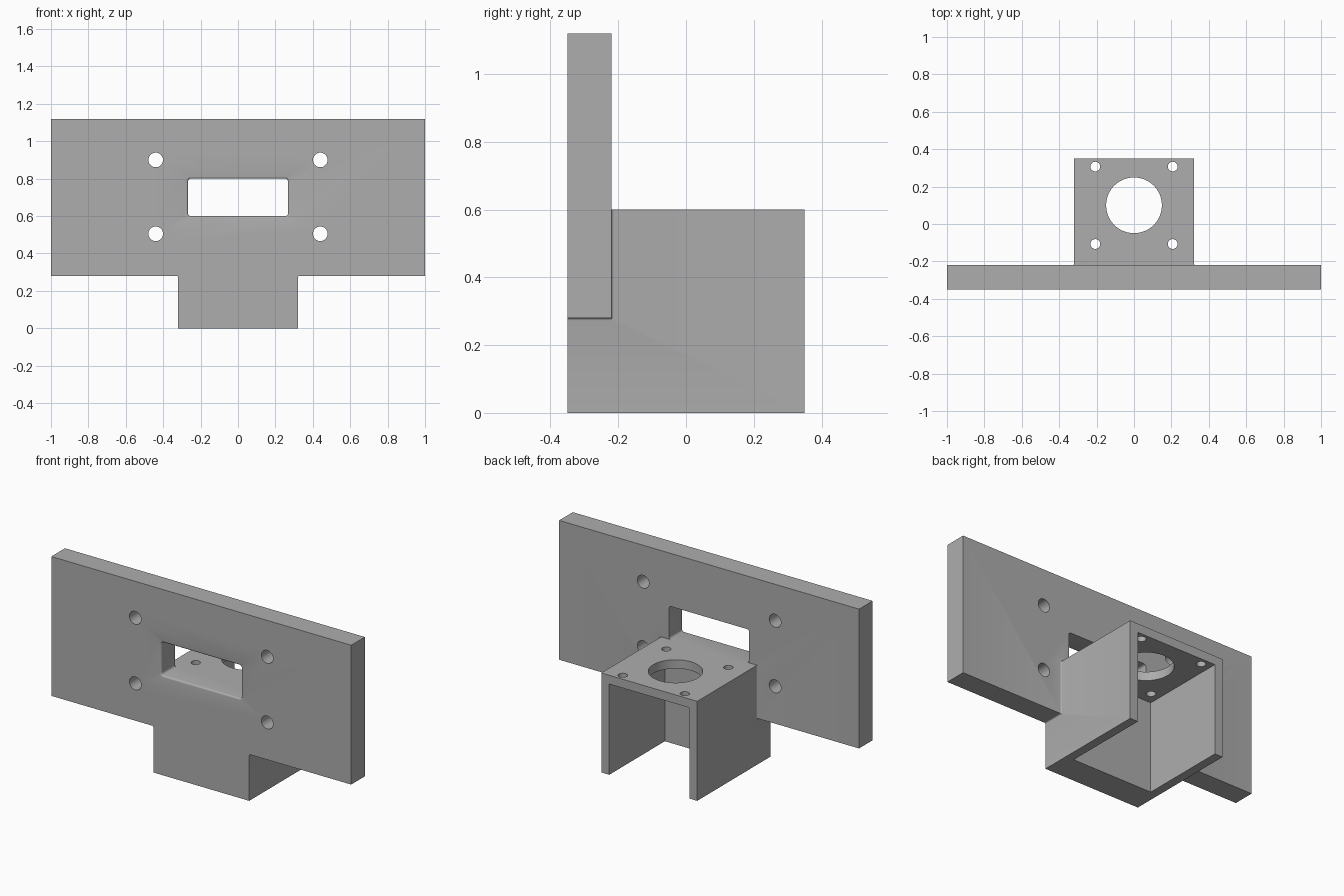
import bpy, bmesh, math

if "Cube" in bpy.data.objects:
    bpy.data.objects.remove(bpy.data.objects["Cube"], do_unlink=True)

# One flat grey for the whole bracket
GREY = (0.42, 0.42, 0.42, 1)
grey = bpy.data.materials.new("plain grey")
grey.use_nodes = True
grey.diffuse_color = GREY
grey.node_tree.nodes["Principled BSDF"].inputs["Base Color"].default_value = GREY

FRONT, BACK, PLATE_BACK = -0.35, 0.35, -0.22
HALF, SHELF, STEP, TOP = 0.32, 0.6, 0.28, 1.12
FILLET = 0.0075


def loft(name, rings):
    """Closed solid skinned through rings of equal length."""
    bm = bmesh.new()
    loops = [[bm.verts.new(p) for p in ring] for ring in rings]
    n = len(loops[0])
    for a, b in zip(loops, loops[1:]):
        for i in range(n):
            j = (i + 1) % n
            bm.faces.new((a[i], a[j], b[j], b[i]))
    bm.faces.new(loops[0])
    bm.faces.new(loops[-1])
    bmesh.ops.recalc_face_normals(bm, faces=bm.faces)
    mesh = bpy.data.meshes.new(name)
    bm.to_mesh(mesh)
    bm.free()
    mesh.materials.append(grey)
    obj = bpy.data.objects.new(name, mesh)
    bpy.context.scene.collection.objects.link(obj)
    return obj


def along_y(name, outline, y0, y1):
    return loft(name, [[(x, y, z) for x, z in outline] for y in (y0, y1)])


def along_z(name, outline, z0, z1):
    return loft(name, [[(x, y, z) for x, y in outline] for z in (z0, z1)])


def rect(x, v0, v1):
    return [(-x, v0), (x, v0), (x, v1), (-x, v1)]


def circle(cx, cy, r, n):
    return [(cx + r * math.cos(math.tau * i / n), cy + r * math.sin(math.tau * i / n))
            for i in range(n)]


def concave(corner_x, corner_v, side):
    """Fillet points from the upright edge out to the wing edge."""
    cx, cv = corner_x + FILLET, corner_v + side * FILLET
    angles = [math.pi / 2 * i / 4 for i in range(5)]
    return [(cx - FILLET * math.cos(a), cv - side * FILLET * math.sin(a)) for a in angles]


def mirrored(half):
    return half + [(-x, v) for x, v in reversed(half)]


def rounded_window(grow):
    hw, z0, z1, r = 0.267 + grow, SHELF - grow, 0.8 + grow, 0.014 + grow
    points = []
    for k, (cx, cz) in enumerate([(hw - r, z1 - r), (r - hw, z1 - r),
                                  (r - hw, z0 + r), (hw - r, z0 + r)]):
        for i in range(6):
            a = math.pi / 2 * (k + i / 5)
            points.append((cx + r * math.cos(a), cz + r * math.sin(a)))
    return points


def combine(target, other, operation):
    mod = target.modifiers.new(operation, 'BOOLEAN')
    mod.operation, mod.solver, mod.object = operation, 'EXACT', other
    bpy.context.view_layer.objects.active = target
    bpy.ops.object.modifier_apply(modifier=mod.name)
    bpy.data.objects.remove(other, do_unlink=True)


# Mounting plate with a narrower tongue below
tee = mirrored([(HALF, 0)] + concave(HALF, STEP, -1) + [(1, STEP), (1, TOP)])
bracket = along_y("mounting_bracket", tee, FRONT, PLATE_BACK)

# Window with a softened front rim
rim = 0.01
rings = [(-0.1, 0)]
for i in range(5):
    a = math.pi / 2 * i / 4
    rings.append((FRONT + rim * (1 - math.sin(a)), rim * (1 - math.cos(a))))
rings.append((FRONT - 0.1, rim))
window = loft("window_cutter",
              [[(x, y, z) for x, z in rounded_window(g)] for y, g in rings])
combine(bracket, window, 'DIFFERENCE')

# Plate screw holes
for x in (-0.44, 0.44):
    for z in (0.505, 0.9):
        combine(bracket, along_y("plate_hole_cutter", circle(x, z, 0.039, 32), -0.5, 0), 'DIFFERENCE')

# Housing behind the plate, with small fillets where its sides meet it
combine(bracket, along_z("housing", rect(HALF, PLATE_BACK, BACK), 0, SHELF), 'UNION')
flare = mirrored([(HALF + FILLET, PLATE_BACK - 0.01)]
                 + list(reversed(concave(HALF, PLATE_BACK, 1))))
combine(bracket, along_z("side_fillets", flare, STEP, SHELF), 'UNION')

# Cavity open at the back and the bottom
combine(bracket, along_z("cavity_cutter", rect(0.267, -0.18, 0.5), -0.1, 0.547), 'DIFFERENCE')

# Central bore and four screw holes in the shelf
holes = [(0, 0.1, 0.149, 64)]
holes += [(x, 0.1 + dy, 0.026, 32) for x in (-0.207, 0.207) for dy in (-0.207, 0.207)]
for hole in holes:
    combine(bracket, along_z("shelf_hole_cutter", circle(*hole), 0.4, 0.7), 'DIFFERENCE')

# Merge flat areas and smooth the round ones
bm = bmesh.new()
bm.from_mesh(bracket.data)
bmesh.ops.remove_doubles(bm, verts=bm.verts, dist=0.0001)
bmesh.ops.dissolve_limit(bm, angle_limit=0.01, verts=bm.verts, edges=bm.edges)
bm.to_mesh(bracket.data)
bm.free()
bpy.ops.object.select_all(action='DESELECT')
bracket.select_set(True)
bpy.context.view_layer.objects.active = bracket
bpy.ops.object.shade_smooth_by_angle(angle=math.radians(30))
